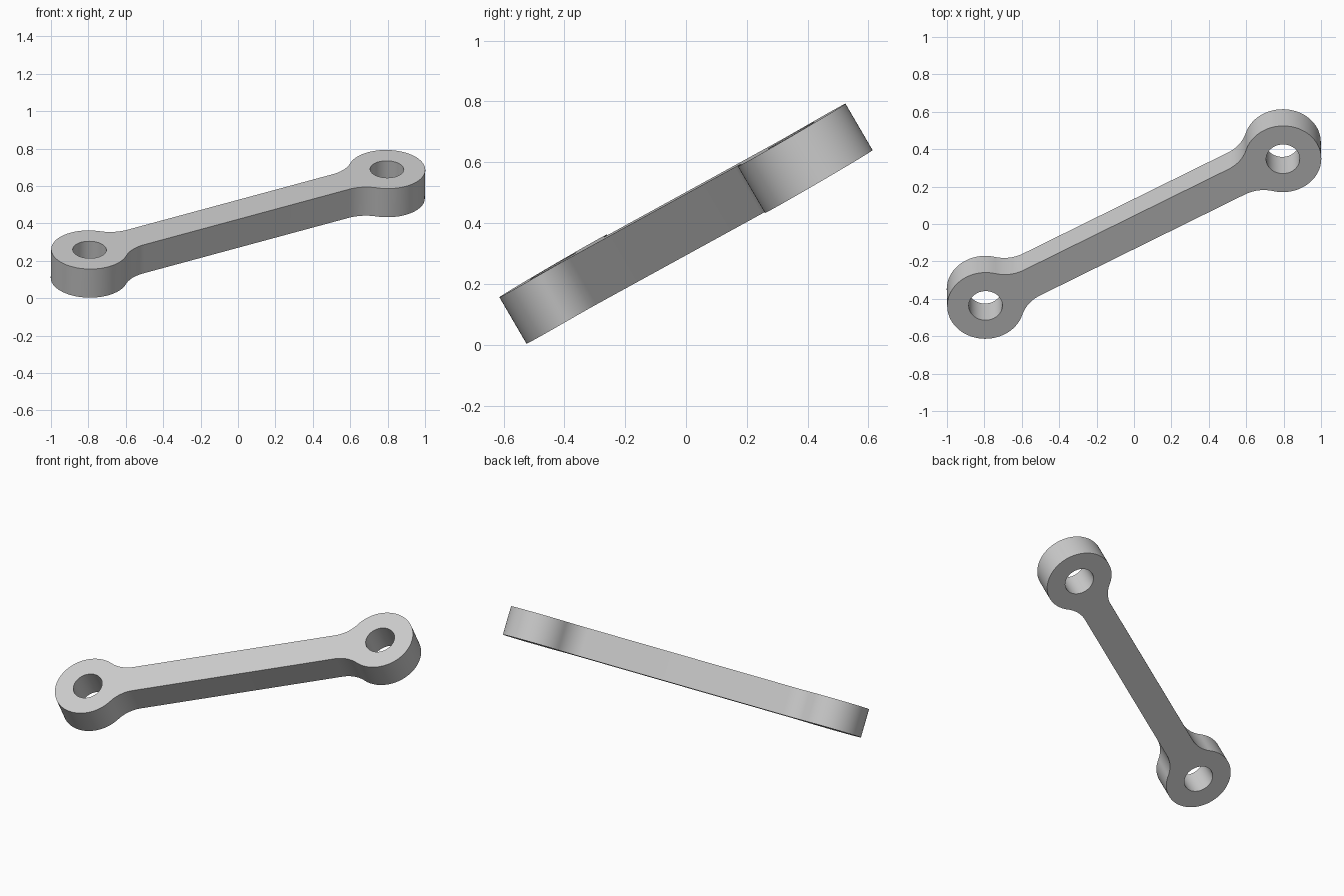
import bpy, bmesh
from math import sin, cos, pi, atan2, sqrt
from mathutils import Matrix, Vector

cube = bpy.data.objects.get("Cube")
if cube:
    bpy.data.objects.remove(cube, do_unlink=True)

EYE_R, HOLE_R = 0.205, 0.09
HALF_W, FILLET, THICK = 0.09, 0.2, 0.177

# Tilted frame: u along the arm, n normal to the plate
span = Vector((1.59, 0.784, 0.43))
half_span = span.length / 2
u = span.normalized()
n = Vector((0.017, -0.583, 1))
n = (n - u * n.dot(u)).normalized()
v = n.cross(u)


def arc(cx, cy, r, a0, a1, steps):
    return [(cx + r * cos(a0 + (a1 - a0) * i / steps),
             cy + r * sin(a0 + (a1 - a0) * i / steps)) for i in range(steps + 1)]


def add_loop(curve, pts):
    spline = curve.splines.new('POLY')
    spline.points.add(len(pts) - 1)
    for p, (x, y) in zip(spline.points, pts):
        p.co = (x, y, 0, 1)
    spline.use_cyclic_u = True


# Outline of one end: fillet, round eye, fillet; the other end is turned half a circle
off = sqrt((EYE_R + FILLET) ** 2 - (HALF_W + FILLET) ** 2)
fx, fy = half_span - off, HALF_W + FILLET
a = atan2(fy, -off)
end = (arc(fx, -fy, FILLET, pi / 2, pi - a, 16)[:-1]
       + arc(half_span, 0, EYE_R, -a, a, 64)
       + arc(fx, fy, FILLET, a - pi, -pi / 2, 16)[1:])

curve = bpy.data.curves.new("link_arm", 'CURVE')
curve.dimensions = '2D'
curve.fill_mode = 'BOTH'
curve.extrude = THICK / 2
add_loop(curve, end + [(-x, -y) for x, y in end])

# Pin holes
for side in (-1, 1):
    add_loop(curve, arc(side * half_span, 0, HOLE_R, 0, 2 * pi, 64)[:-1])

link = bpy.data.objects.new("link_arm", curve)
bpy.context.collection.objects.link(link)
bpy.ops.object.select_all(action='DESELECT')
link.select_set(True)
bpy.context.view_layer.objects.active = link
bpy.ops.object.convert(target='MESH')
link = bpy.context.object

# Weld caps to walls, then set the link in its tilted pose
bm = bmesh.new()
bm.from_mesh(link.data)
bmesh.ops.remove_doubles(bm, verts=bm.verts, dist=0.0005)
bmesh.ops.recalc_face_normals(bm, faces=bm.faces)
pose = Matrix((u, v, n)).transposed().to_4x4()
bm.transform(Matrix.Translation((0, 0, 0.398)) @ pose)
bm.to_mesh(link.data)
bm.free()

# Plain grey metal
mat = bpy.data.materials.new("light_grey")
mat.use_nodes = True
grey = (0.6, 0.6, 0.6, 1)
mat.diffuse_color = grey
mat.node_tree.nodes["Principled BSDF"].inputs["Base Color"].default_value = grey
link.data.materials.clear()
link.data.materials.append(mat)
bpy.ops.object.shade_smooth_by_angle(angle=pi / 6)
